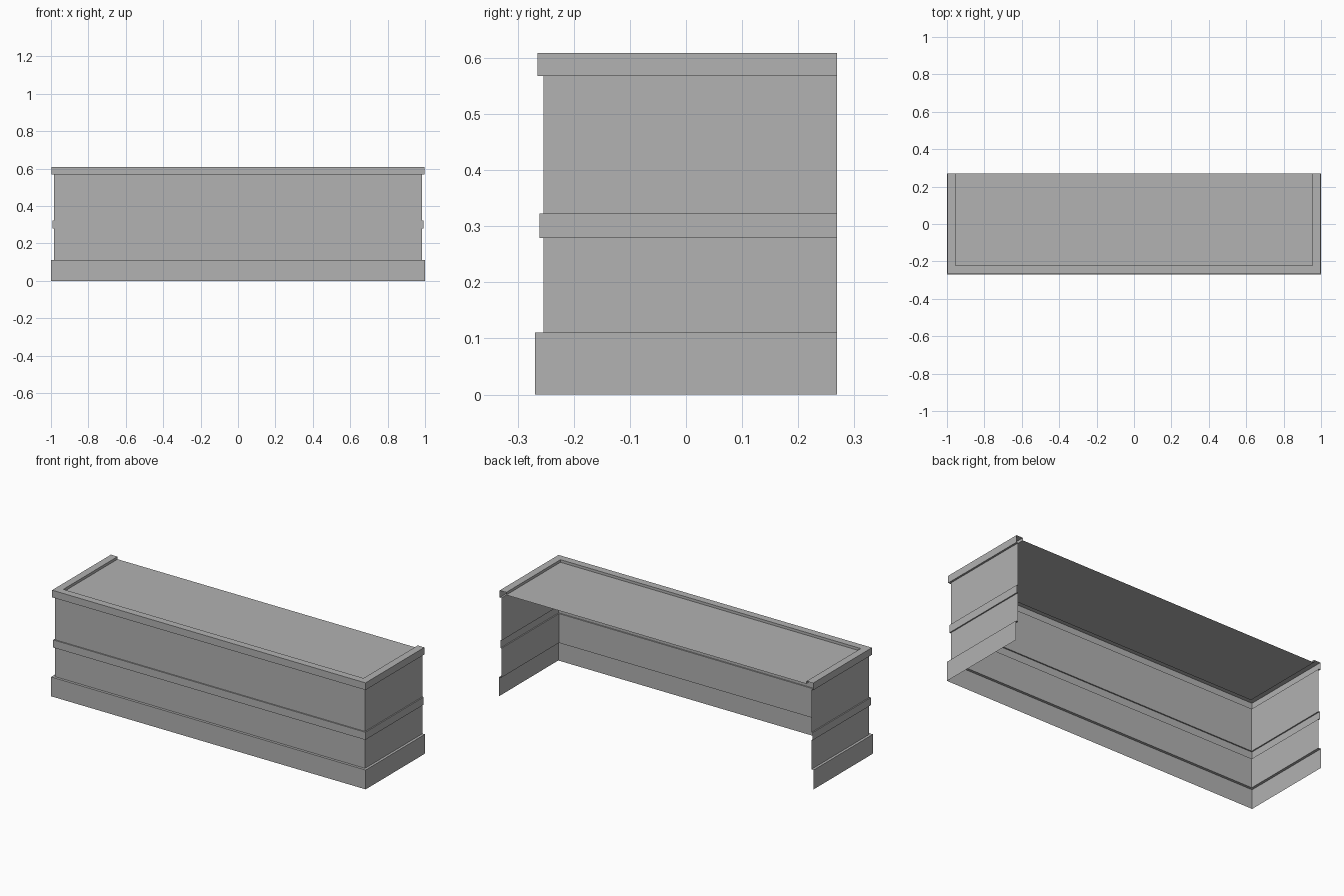
import bpy
import bmesh

cube = bpy.data.objects.get("Cube")
if cube:
    bpy.data.objects.remove(cube, do_unlink=True)

# Single painted finish
grey = bpy.data.materials.new("plain grey")
grey.use_nodes = True
colour = (0.445, 0.445, 0.445, 1)
grey.diffuse_color = colour
grey.node_tree.nodes["Principled BSDF"].inputs["Base Color"].default_value = colour

HALF_X, FRONT, BACK = 1.0, -0.269, 0.269

# Wall section: (inset from the base outline, height)
BODY, BAND, RIM, PANEL = 0.015, 0.008, 0.004, 0.046
LIP, FLOOR = 0.609, 0.594
base = [(0, 0), (0, 0.111), (BODY, 0.111)]
lower_wall = [(BODY, 0.111), (BODY, 0.279)]
middle_band = [(BODY, 0.279), (BAND, 0.279), (BAND, 0.323), (BODY, 0.323)]
upper_wall = [(BODY, 0.323), (BODY, 0.568)]
top_rim = [(BODY, 0.568), (RIM, 0.568), (RIM, LIP), (PANEL, LIP), (PANEL, FLOOR)]


def outline(inset, z):
    """Three-sided path around the counter, open at the back."""
    x, y = HALF_X - inset, FRONT + inset
    return [(-x, BACK, z), (-x, y, z), (x, y, z), (x, BACK, z)]


def finish(name, bm):
    mesh = bpy.data.meshes.new(name)
    bm.to_mesh(mesh)
    bm.free()
    mesh.materials.append(grey)
    bpy.context.collection.objects.link(bpy.data.objects.new(name, mesh))


def sweep(name, section):
    """Carry a section around the open outline as a thin shell."""
    bm = bmesh.new()
    rows = [[bm.verts.new(p) for p in outline(*s)] for s in section]
    for low, high in zip(rows, rows[1:]):
        for i in range(3):
            bm.faces.new((low[i], low[i + 1], high[i + 1], high[i]))
    finish(name, bm)


# Walls and mouldings
for name, section in (("base_skirting", base), ("lower_wall", lower_wall),
                      ("middle_band", middle_band), ("upper_wall", upper_wall),
                      ("top_rim", top_rim)):
    sweep(name, section)

# Recessed counter top
bm = bmesh.new()
bm.faces.new([bm.verts.new(p) for p in outline(PANEL, FLOOR)])
finish("counter_top", bm)
